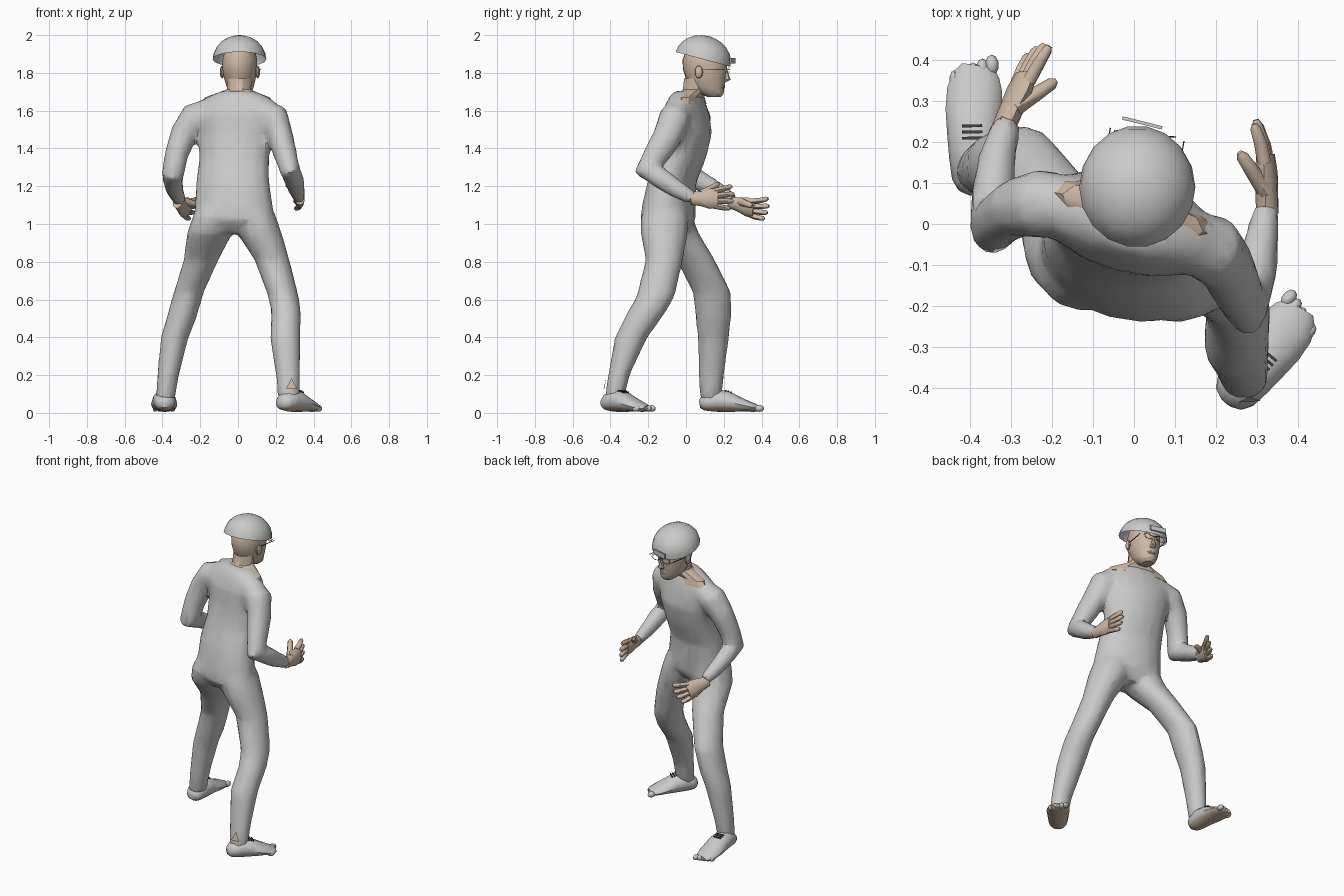
import bpy, bmesh, math
from mathutils import Vector, Matrix

cube = bpy.data.objects.get("Cube")
if cube:
    bpy.data.objects.remove(cube, do_unlink=True)


def material(name, rgb):
    m = bpy.data.materials.new(name)
    m.use_nodes = True
    m.diffuse_color = (*rgb, 1)
    m.node_tree.nodes["Principled BSDF"].inputs["Base Color"].default_value = (*rgb, 1)
    return m


GREY = material("suit grey", (0.59, 0.59, 0.585))
SKIN = material("skin", (0.61, 0.475, 0.37))
DARK = material("dark trim", (0.05, 0.05, 0.055))


def loft(bm, rings, n=12, yaw=0.0, axis=None, closed_start=True):
    """Skin elliptical rings (x, y, z, a, b): level ones, or across the path if axis is given."""
    pts = [Vector(r[:3]) for r in rings]
    loops = []
    for i, (p, r) in enumerate(zip(pts, rings)):
        u = Vector((math.cos(yaw), math.sin(yaw), 0))
        v = Vector((-math.sin(yaw), math.cos(yaw), 0))
        if axis is not None:
            t = (pts[min(i + 1, len(pts) - 1)] - pts[max(i - 1, 0)]).normalized()
            u = Vector(axis)
            u = (u - t * u.dot(t)).normalized()
            v = t.cross(u)
        loops.append([bm.verts.new(p + u * r[3] * math.cos(k * math.tau / n)
                                   + v * r[4] * math.sin(k * math.tau / n)) for k in range(n)])
    for lo, hi in zip(loops, loops[1:]):
        for k in range(n):
            bm.faces.new((lo[k], lo[(k + 1) % n], hi[(k + 1) % n], hi[k]))
    if closed_start:
        bm.faces.new(loops[0][::-1])
    bm.faces.new(loops[-1])


def ball(bm, loc, size, yaw=0.0):
    m = Matrix.Translation(loc) @ Matrix.Rotation(yaw, 4, 'Z') @ Matrix.Diagonal((*size, 1))
    bmesh.ops.create_uvsphere(bm, u_segments=10, v_segments=6, radius=1, matrix=m)


def box(bm, loc, size, yaw=0.0):
    m = Matrix.Translation(loc) @ Matrix.Rotation(yaw, 4, 'Z') @ Matrix.Diagonal((*size, 1))
    bmesh.ops.create_cube(bm, size=1, matrix=m)


def finish(name, bm, *mats, angle=30):
    bmesh.ops.recalc_face_normals(bm, faces=bm.faces)
    me = bpy.data.meshes.new(name)
    bm.to_mesh(me)
    bm.free()
    for m in mats:
        me.materials.append(m)
    ob = bpy.data.objects.new(name, me)
    bpy.context.collection.objects.link(ob)
    bpy.ops.object.select_all(action='DESELECT')
    ob.select_set(True)
    bpy.context.view_layer.objects.active = ob
    bpy.ops.object.shade_smooth_by_angle(angle=math.radians(angle))
    return ob


# Suit: torso, legs and arms fused into one body
TURN = math.radians(-15)
bm = bmesh.new()
loft(bm, [(-.035, -.085, .95, .12, .085), (-.022, -.095, 1.02, .22, .14), (-.022, -.09, 1.1, .212, .137),
          (-.028, -.075, 1.22, .2, .124), (-.02, -.025, 1.35, .19, .127), (-.012, .005, 1.48, .207, .127),
          (-.015, -.002, 1.58, .238, .114), (-.005, .0, 1.648, .21, .092), (0, .003, 1.68, .15, .08),
          (0, .006, 1.705, .085, .066)], 16, TURN)
loft(bm, [(-.12, -.09, 1.12, .08, .09), (-.13, -.09, 1.04, .112, .125), (-.15, -.06, .95, .122, .13),
          (-.195, .05, .81, .094, .104), (-.26, .137, .64, .08, .102), (-.3, .145, .5, .08, .095),
          (-.335, .145, .4, .075, .084), (-.37, .135, .2, .058, .068), (-.385, .13, .07, .052, .057)])
loft(bm, [(.08, -.11, 1.12, .08, .09), (.09, -.112, 1.04, .112, .128), (.113, -.115, .95, .12, .126),
          (.18, -.115, .81, .094, .1), (.24, -.16, .62, .082, .102), (.255, -.21, .53, .08, .102),
          (.25, -.29, .4, .082, .087), (.265, -.355, .2, .065, .058), (.27, -.38, .07, .059, .052)])
ARMS = [
    [(-.13, .04, 1.605, .07, .075), (-.23, .05, 1.56, .087, .087), (-.285, .04, 1.48, .075, .075),
     (-.325, .015, 1.37, .064, .068), (-.345, -.005, 1.265, .06, .078), (-.345, .07, 1.23, .055, .056),
     (-.335, .16, 1.18, .048, .048), (-.31, .25, 1.125, .036, .036)],
    [(.11, -.035, 1.605, .07, .075), (.19, -.06, 1.56, .085, .087), (.225, -.1, 1.46, .07, .08),
     (.25, -.155, 1.37, .064, .072), (.275, -.203, 1.285, .056, .077), (.295, -.13, 1.24, .055, .058),
     (.31, -.05, 1.185, .046, .05), (.325, .04, 1.135, .032, .037)]]
for arm in ARMS:
    loft(bm, arm, 10, axis=(1, 0, 0))
suit = finish("suit", bm, GREY)
mod = suit.modifiers.new("fuse", 'REMESH')
mod.mode, mod.voxel_size = 'VOXEL', .014
mod = suit.modifiers.new("soften", 'SMOOTH')
mod.factor, mod.iterations = .5, 9
mod = suit.modifiers.new("facets", 'DECIMATE')
mod.ratio = .12
bpy.ops.object.convert(target='MESH')
bpy.ops.object.shade_smooth_by_angle(angle=math.radians(25))

# Skin showing in the wide neckline, mostly over the shoulders
bm = bmesh.new()
loft(bm, [(-.005, .025, 1.635, .205, .068), (-.003, .027, 1.67, .178, .058), (0, .037, 1.7, .095, .062),
          (.005, .045, 1.712, .066, .064), (.008, .06, 1.77, .066, .072)], 12, TURN)
finish("neck", bm, SKIN)

# Head with nose, lips and ears
LOOK = math.radians(-10)
bm = bmesh.new()
loft(bm, [(.02, .15, 1.672, .03, .035), (.018, .137, 1.69, .052, .063), (.012, .115, 1.72, .07, .089),
          (.01, .105, 1.77, .084, .108), (.01, .1, 1.82, .092, .118), (.01, .1, 1.87, .092, .12),
          (.01, .1, 1.92, .08, .1), (.01, .09, 1.955, .05, .06)], 16, LOOK)
loft(bm, [(.029, .2, 1.752, .016, .014), (.03, .215, 1.765, .018, .022), (.028, .212, 1.79, .011, .015),
          (.026, .205, 1.825, .009, .012)], 8, LOOK)
ball(bm, (.028, .194, 1.725), (.028, .013, .012), LOOK)
for s in (-1, 1):
    ball(bm, (.01 + s * .094, .085 - s * .017, 1.805), (.012, .022, .034), LOOK)
finish("head", bm, SKIN)

# Open domed cap, tipped towards the face
bm = bmesh.new()
loft(bm, [(0, 0, .126 * math.sin(a), .142 * math.cos(a), .152 * math.cos(a))
          for a in [math.radians(d) for d in (0, 15, 30, 45, 60, 75, 88)]], 18, closed_start=False)
bm.transform(Matrix.Translation((.008, .09, 1.872)) @ Matrix.Rotation(math.radians(-15), 4, 'X'))
finish("cap", bm, GREY, angle=40)

# Small peak plate on the cap front
bm = bmesh.new()
box(bm, (.02, .247, 1.865), (.1, .008, .03), math.radians(-14))
finish("cap_peak", bm, GREY)

# Spectacles: two thin rims, a bridge and side arms
bm = bmesh.new()
for s in (-1, 1):
    mid = Vector((.027 + s * .04, .22 - s * .007, 1.818))
    for k in range(10):
        a = k * math.tau / 10
        box(bm, mid + Vector((.03 * math.cos(a), 0, .017 * math.sin(a))), (.011, .003, .003), LOOK)
    box(bm, (.02 + s * .09, .15 - s * .016, 1.82), (.003, .14, .003), LOOK)
box(bm, (.027, .222, 1.825), (.022, .003, .003), LOOK)
finish("spectacles", bm, DARK)


# Hands: palm, four fanned fingers and a thumb
def hand(name, wrist, fwd, across, bend, thumb_tip):
    wrist, f = Vector(wrist), Vector(fwd).normalized()
    w = Vector(across)
    w = (w - f * w.dot(f)).normalized()
    b = Vector(bend).normalized()
    bm = bmesh.new()

    def tube(pts, n=8):
        loft(bm, [(*p, a, c) for p, a, c in pts], n, axis=w)

    tube([(wrist - f * .03, .034, .028), (wrist + f * .02, .04, .028), (wrist + f * .07, .055, .028),
          (wrist + f * .115, .051, .022)], 10)
    for i, length in enumerate((.085, .1, .105, .095)):
        k = i - 1.5
        root = wrist + f * .095 + w * k * .026
        tip = root + f * length + w * k * .014 + b * .02
        tube([(root, .016, .017), (root.lerp(tip, .5) - b * .003, .015, .016),
              (root.lerp(tip, .88), .013, .013), (tip, .007, .007)])
    root, tip = wrist + f * .025 + w * .02, Vector(thumb_tip)
    tube([(root, .024, .022), (root.lerp(tip, .55), .018, .018), (root.lerp(tip, .9), .015, .015),
          (tip, .007, .007)])
    finish(name, bm, SKIN, angle=45)


hand("right_hand", (-.308, .26, 1.108), (.36, .85, -.24), (.35, 0, .95), (.3, 0, .9), (-.19, .35, 1.095))
hand("left_hand", (.325, .055, 1.135), (-.03, 1, 0), (-.1, 0, 1), (-1, 0, .3), (.258, .175, 1.215))


# Feet: long soft wedge with toes, skin coloured soles
def foot(name, heel, yaw, size):
    side = -1 if heel[0] > 0 else 1
    place = (Matrix.Translation(heel) @ Matrix.Rotation(yaw, 4, 'Z') @ Matrix.Diagonal((1, size, 1, 1)))
    bm = bmesh.new()
    loft(bm, [(0, -.008, .045, .018, .018), (0, .005, .047, .042, .034), (0, .03, .056, .056, .048),
              (0, .08, .066, .062, .06), (0, .14, .06, .066, .055), (0, .2, .045, .069, .04),
              (.003 * side, .25, .034, .067, .028), (.008 * side, .285, .027, .056, .022),
              (.012 * side, .305, .024, .04, .015)], 12, axis=(1, 0, 0))
    for i in range(5):
        ball(bm, (side * (.046 - i * .023), .307 - i * .009, .024), (.017 - i * .001, .026, .018))
    bm.transform(place)
    bmesh.ops.recalc_face_normals(bm, faces=bm.faces)
    for fc in bm.faces:
        fc.material_index = int(fc.normal.z < -.5 and fc.calc_center_median().z < .03)
    finish(name, bm, GREY, SKIN, angle=40)
    # Dark straps over the instep
    bm = bmesh.new()
    for i in range(3):
        box(bm, (-.005 * side, .13 + i * .015, .118 - i * .004), (.05, .007, .007))
    bm.transform(place)
    finish(name + "_straps", bm, DARK)


foot("right_foot", (-.388, .08, 0), math.radians(1), 1)
foot("left_foot", (.23, -.43, 0), math.radians(-40), .93)

# Triangular skin patch behind the left ankle
bm = bmesh.new()
tri = [bm.verts.new(p) for p in ((.255, -.436, .13), (.31, -.432, .13), (.283, -.422, .185))]
bm.faces.new(tri)
bmesh.ops.solidify(bm, geom=bm.faces[:], thickness=.008)
finish("ankle_patch", bm, SKIN)
